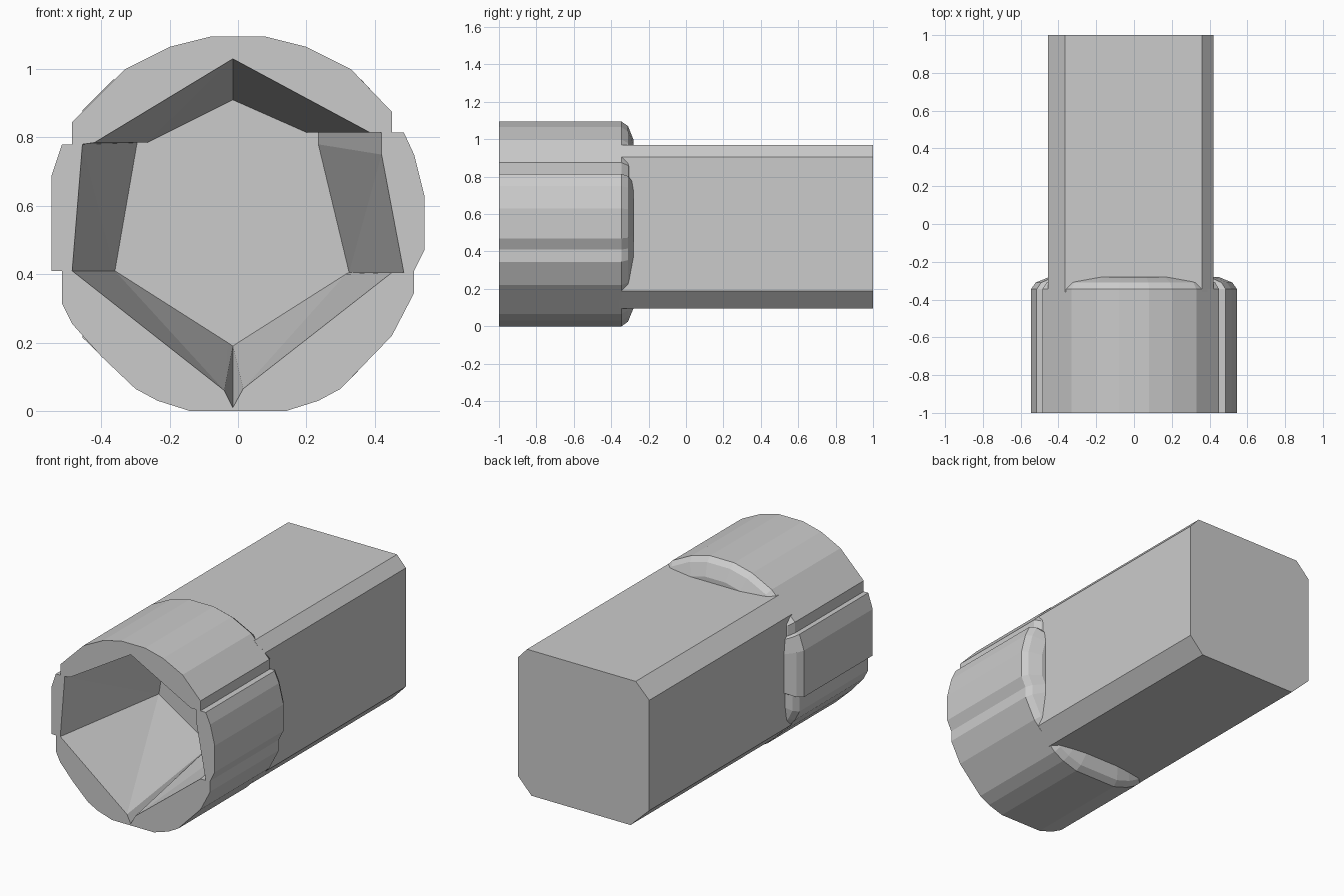
import bpy, bmesh

if "Cube" in bpy.data.objects:
    bpy.data.objects.remove(bpy.data.objects["Cube"])


def loft(name, rings):
    """Closed solid through matching (x, z) outlines placed at given y."""
    bm = bmesh.new()
    loops = [[bm.verts.new((x, y, z)) for x, z in pts] for y, pts in rings]
    n = len(loops[0])
    for a, b in zip(loops, loops[1:]):
        for i in range(n):
            j = (i + 1) % n
            bm.faces.new((a[i], a[j], b[j], b[i]))
    bm.faces.new(loops[0][::-1])
    bm.faces.new(loops[-1])
    bmesh.ops.triangulate(bm, faces=[f for f in bm.faces if len(f.verts) == 4])
    bmesh.ops.recalc_face_normals(bm, faces=bm.faces)
    mesh = bpy.data.meshes.new(name)
    bm.to_mesh(mesh)
    bm.free()
    ob = bpy.data.objects.new(name, mesh)
    bpy.context.collection.objects.link(ob)
    return ob


def boolean(ob, other, op):
    m = ob.modifiers.new(op.lower(), 'BOOLEAN')
    m.operation, m.object, m.solver = op, other, 'EXACT'
    bpy.context.view_layer.objects.active = ob
    bpy.ops.object.modifier_apply(modifier=m.name)
    bpy.data.objects.remove(other)


def scaled(pts, s):
    return [(x * s, 0.548 + (z - 0.548) * s) for x, z in pts]


# round collar, stepped at the sides, with a rounded rear edge
collar = [(-.08, 1.095), (.08, 1.095), (.2, 1.065), (.33, 1.0), (.45, .875),
          (.45, .815), (.485, .815), (.515, .75), (.545, .63), (.545, .47),
          (.515, .41), (.515, .345), (.45, .22), (.3, .065), (.235, .03),
          (.14, 0), (-.14, 0), (-.235, .03), (-.3, .065), (-.4, .16),
          (-.485, .255), (-.515, .315), (-.515, .41), (-.545, .41),
          (-.545, .69), (-.515, .78), (-.485, .78), (-.485, .845),
          (-.33, 1.0), (-.2, 1.065)]
socket = loft("socket_body", [(-1, collar), (-.345, collar),
                              (-.31, scaled(collar, .955)),
                              (-.28, scaled(collar, .82))])

# square shank with uneven chamfered corners
shank = [(-.365, .97), (.36, .97), (.42, .905), (.42, .19), (.33, .095),
         (-.33, .095), (-.455, .215), (-.455, .88)]
boolean(socket, loft("shank", [(-.36, shank), (1, shank)]), 'UNION')

# tapered six-sided recess in the front
mouth = [(-.015, 1.03), (.385, .815), (.42, .815), (.42, .75), (.485, .405),
         (.45, .405), (.015, .065), (-.015, .01), (-.04, .06), (-.485, .41),
         (-.455, .78), (-.42, .785)]
floor = [(-.015, .91), (.2, .815), (.235, .815), (.235, .78), (.325, .405),
         (.315, .4), (0, .2), (-.015, .19), (-.03, .2), (-.36, .41),
         (-.295, .785), (-.265, .785)]
recess = loft("recess_cutter", [(-1.05, mouth), (-1, mouth), (-.24, floor)])
recess.hide_render = True
boolean(socket, recess, 'DIFFERENCE')
